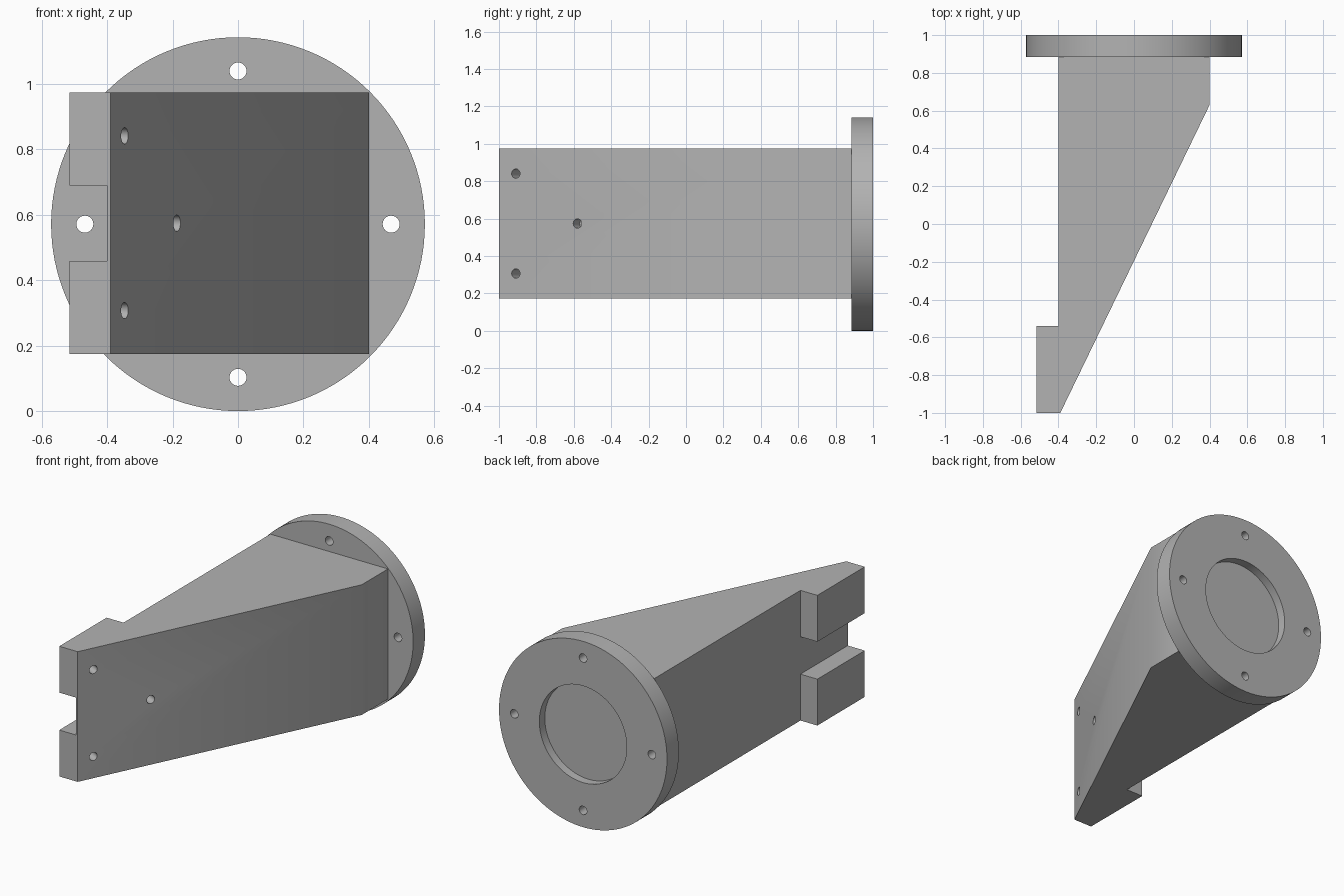
import bpy
import bmesh
from math import radians
from mathutils import Vector

cube = bpy.data.objects.get("Cube")
if cube:
    bpy.data.objects.remove(cube)

CENTRE_Z = 0.571          # height of the flange axis
HALF = 0.4                # half height of the arm
FLANGE_FRONT, FLANGE_BACK = 0.885, 1.0
SLOPE_START, SLOPE_END = Vector((-0.39, -1.0, 0)), Vector((0.4, 0.63, 0))

grey = bpy.data.materials.new("plain_grey")
grey.use_nodes = True
colour = (0.45, 0.45, 0.45, 1)
grey.diffuse_color = colour
grey.node_tree.nodes["Principled BSDF"].inputs["Base Color"].default_value = colour


def add_object(name, bm):
    bmesh.ops.recalc_face_normals(bm, faces=bm.faces)
    mesh = bpy.data.meshes.new(name)
    bm.to_mesh(mesh)
    bm.free()
    mesh.materials.append(grey)
    obj = bpy.data.objects.new(name, mesh)
    bpy.context.collection.objects.link(obj)
    return obj


def prism(name, outline, z0, z1):
    """Extrude an outline in plan from z0 up to z1."""
    bm = bmesh.new()
    face = bm.faces.new([bm.verts.new((x, y, z0)) for x, y in outline])
    top = bmesh.ops.extrude_face_region(bm, geom=[face])["geom"]
    verts = [v for v in top if isinstance(v, bmesh.types.BMVert)]
    bmesh.ops.translate(bm, verts=verts, vec=(0, 0, z1 - z0))
    return add_object(name, bm)


def cylinder(name, start, end, radius, sides):
    """Cylinder running between two points."""
    start, end = Vector(start), Vector(end)
    axis = end - start
    matrix = axis.to_track_quat("Z", "Y").to_matrix().to_4x4()
    matrix.translation = (start + end) / 2
    bm = bmesh.new()
    bmesh.ops.create_cone(bm, cap_ends=True, segments=sides, radius1=radius,
                          radius2=radius, depth=axis.length, matrix=matrix)
    return add_object(name, bm)


def combine(target, tool, operation):
    """Apply a boolean and remove the tool."""
    mod = target.modifiers.new(operation.lower(), "BOOLEAN")
    mod.operation, mod.object, mod.solver = operation, tool, "EXACT"
    bpy.context.view_layer.objects.active = target
    bpy.ops.object.modifier_apply(modifier=mod.name)
    bpy.data.objects.remove(tool)


# Tapered arm with the mounting lip at its front end
bracket = prism("flanged_bracket", [
    (-0.515, -1.0), SLOPE_START.xy, SLOPE_END.xy, (0.4, 0.92),
    (-0.4, 0.92), (-0.4, -0.54), (-0.515, -0.54)],
    CENTRE_Z - HALF + 0.003, CENTRE_Z + HALF + 0.003)

# Slot that splits the lip into two tabs
slot = prism("slot_cutter", [(-0.6, -1.1), (-0.4, -1.1), (-0.4, -0.5), (-0.6, -0.5)],
             CENTRE_Z - 0.112, CENTRE_Z + 0.118)
combine(bracket, slot, "DIFFERENCE")

# Round flange
flange = cylinder("flange", (0, FLANGE_FRONT, CENTRE_Z), (0, FLANGE_BACK, CENTRE_Z),
                  CENTRE_Z, 128)
combine(bracket, flange, "UNION")

# Shallow round recess in the back of the flange
recess = cylinder("recess_cutter", (0, FLANGE_BACK - 0.053, CENTRE_Z),
                  (0, FLANGE_BACK + 0.1, CENTRE_Z), 0.297, 96)
combine(bracket, recess, "DIFFERENCE")

# Four bolt holes through the flange
for dx, dz in ((1, 0), (-1, 0), (0, 1), (0, -1)):
    x, z = 0.468 * dx, CENTRE_Z + 0.468 * dz
    hole = cylinder("bolt_hole_cutter", (x, 0.8, z), (x, 1.1, z), 0.026, 32)
    combine(bracket, hole, "DIFFERENCE")

# Three blind holes square to the sloping face
along = (SLOPE_END - SLOPE_START).normalized()
normal = Vector((along.y, -along.x, 0))
for distance, z, depth in ((0.1, 0.841, 0.11), (0.1, 0.307, 0.11), (0.466, 0.574, 0.08)):
    mouth = SLOPE_START + along * distance + Vector((0, 0, z))
    hole = cylinder("blind_hole_cutter", mouth - normal * depth, mouth + normal * 0.05,
                    0.025, 32)
    combine(bracket, hole, "DIFFERENCE")

# Smooth round walls, sharp corners
bpy.ops.object.select_all(action="DESELECT")
bracket.select_set(True)
bpy.context.view_layer.objects.active = bracket
bpy.ops.object.shade_smooth_by_angle(angle=radians(30))
